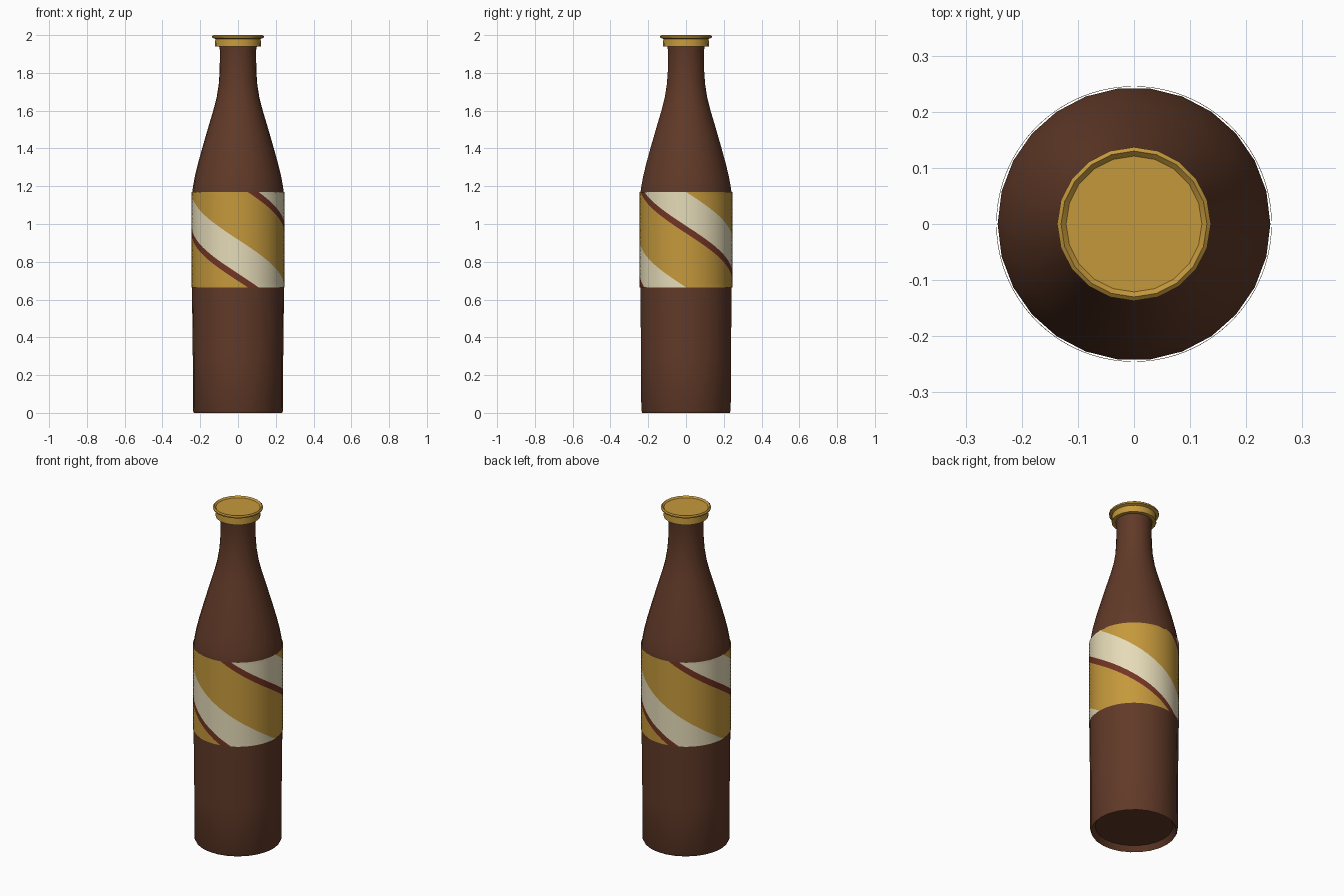
import bpy, bmesh, math

if "Cube" in bpy.data.objects:
    bpy.data.objects.remove(bpy.data.objects["Cube"])


def material(name, rgb):
    m = bpy.data.materials.new(name)
    m.diffuse_color = (*rgb, 1)
    m.use_nodes = True
    m.node_tree.nodes["Principled BSDF"].inputs["Base Color"].default_value = m.diffuse_color
    return m


BROWN = material("brown glass", (0.119, 0.042, 0.021))
GOLD = material("gold", (0.56, 0.318, 0.045))
CREAM = material("cream", (0.79, 0.71, 0.48))
RED = material("dark red", (0.17, 0.034, 0.018))


def finish(bm, name, mats, angle):
    me = bpy.data.meshes.new(name)
    bm.to_mesh(me)
    bm.free()
    ob = bpy.data.objects.new(name, me)
    bpy.context.collection.objects.link(ob)
    for m in mats:
        me.materials.append(m)
    bpy.ops.object.select_all(action='DESELECT')
    ob.select_set(True)
    bpy.context.view_layer.objects.active = ob
    bpy.ops.object.shade_smooth_by_angle(angle=math.radians(angle))
    return ob


def lathe(name, profile, sides, mat):
    """Revolve (radius, z) points about z; radius 0 closes to a point."""
    bm = bmesh.new()
    rings = []
    for r, z in profile:
        if r == 0:
            rings.append([bm.verts.new((0, 0, z))] * sides)
        else:
            rings.append([bm.verts.new((r * math.cos(2 * math.pi * i / sides),
                                        r * math.sin(2 * math.pi * i / sides), z))
                          for i in range(sides)])
    for a, b in zip(rings, rings[1:]):
        for i in range(sides):
            j = (i + 1) % sides
            bm.faces.new(list(dict.fromkeys((a[i], a[j], b[j], b[i]))))
    bmesh.ops.recalc_face_normals(bm, faces=bm.faces)
    return finish(bm, name, [mat], 40)


# Bottle with a recessed base, straight body, sloping shoulder and neck
lathe("bottle", [
    (0, 0.03), (0.212, 0.03), (0.233, 0.0), (0.2385, 0.012), (0.2395, 0.3),
    (0.2425, 0.55), (0.243, 0.66), (0.243, 1.165), (0.238, 1.2),
    (0.229, 1.25), (0.212, 1.32), (0.187, 1.41), (0.158, 1.51),
    (0.131, 1.6), (0.113, 1.67), (0.102, 1.74), (0.097, 1.81),
    (0.096, 1.92), (0.101, 1.945), (0.101, 1.98), (0, 1.98)], 26, BROWN)

# Cap: skirt, flared rim and slightly sunken lid
lathe("cap", [
    (0.1, 1.94), (0.122, 1.94), (0.12, 1.98), (0.136, 1.986),
    (0.137, 1.994), (0.13, 2.0), (0.121, 1.991), (0, 1.991)], 20, GOLD)

# Label: columns sheared into a half-turn helix, coloured by column
Z_TOP, Z_LOW, R, ROWS, STEP = 1.17, 0.665, 0.2455, 24, 2
bm = bmesh.new()
cols = 360 // STEP
grid = []
for k in range(ROWS + 1):
    row = []
    for c in range(cols):
        phi = math.radians(c * STEP + 180 * k / ROWS)
        row.append(bm.verts.new((R * math.sin(phi), -R * math.cos(phi),
                                 Z_TOP + (Z_LOW - Z_TOP) * k / ROWS)))
    grid.append(row)
for a, b in zip(grid, grid[1:]):
    for c in range(cols):
        d = (c + 1) % cols
        f = bm.faces.new((a[c], b[c], b[d], a[d]))
        s = (c * STEP) % 180
        f.material_index = 2 if 12 <= s < 26 else 1 if 26 <= s < 90 else 0
finish(bm, "label", [GOLD, CREAM, RED], 60)
